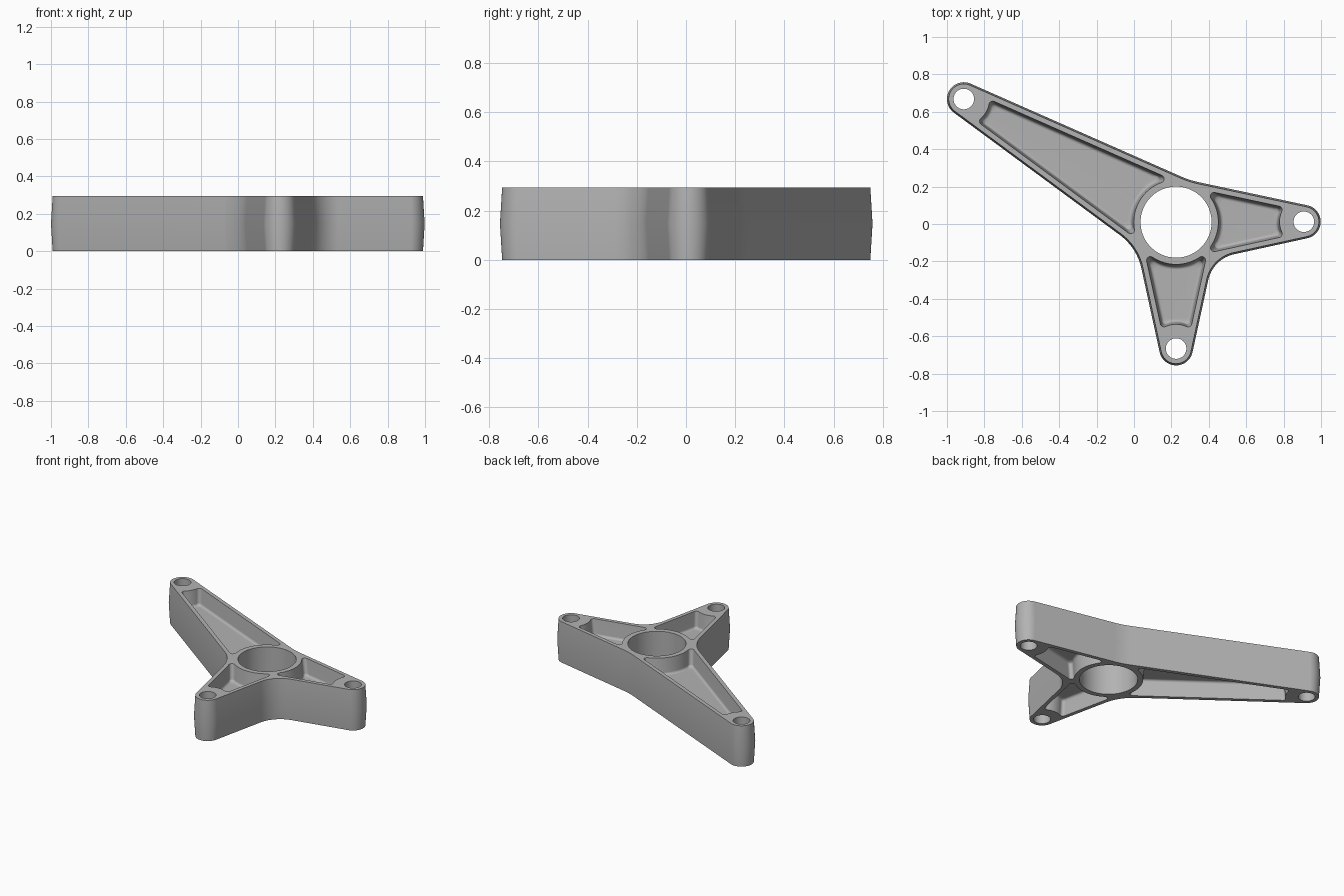
import bpy
import bmesh
from math import sin, cos, asin, sqrt, atan2, pi, radians
from mathutils import Vector

cube = bpy.data.objects.get("Cube")
if cube:
    bpy.data.objects.remove(cube, do_unlink=True)

# Main sizes
HEIGHT = 0.294
WEB_TOP = 0.178
HUB = Vector((0.225, 0.01))
HUB_R, BORE_R = 0.234, 0.19
TIP_R, PIN_R = 0.09, 0.055
DRAFT = 0.009
RIB = 0.036
POCKET_HUB_R, CORNER_R = 0.226, 0.02

# Each arm: tip centre, pocket end radius round the tip, fillet to the next arm
TIPS = [
    (Vector((0.908, 0.012)), 0.13, 0.5),
    (Vector((-0.91, 0.668)), 0.138, 0.3),
    (Vector((0.225, -0.666)), 0.13, 0.18),
]


def arc(centre, radius, start, end, steps):
    return [Vector((centre[0] + radius * cos(start + (end - start) * i / steps),
                    centre[1] + radius * sin(start + (end - start) * i / steps)))
            for i in range(steps + 1)]


def arm_frame(tip):
    """Length, direction and taper of the arm that ends at tip."""
    d = tip - HUB
    return d.length, atan2(d.y, d.x) % (2 * pi), asin((HUB_R - TIP_R) / d.length)


def outline(inset):
    """Outer contour: round tips joined by concave fillets."""
    pts = []
    for i, (tip, _, fillet) in enumerate(TIPS):
        _, a, taper = arm_frame(tip)
        b = pi / 2 - taper
        pts += arc(tip, TIP_R - inset, a - b, a + b, 20)
        _, a2, taper2 = arm_frame(TIPS[(i + 1) % 3][0])
        if a2 < a - 0.1 or i == 2:
            a2 += 2 * pi
        n1, n2 = a + b, a2 - (pi / 2 - taper2)
        f = fillet + inset
        dist = (HUB_R - inset + f) / cos((n1 - n2) / 2)
        mid = (n1 + n2) / 2
        centre = HUB + Vector((cos(mid), sin(mid))) * dist
        pts += arc(centre, f, n1 + pi, n2 + pi, 14)
    return pts


def pocket(tip, end_r, inset):
    """Pocket contour: two straight ribs, hub arc, tip arc and round corners."""
    length, a, taper = arm_frame(tip)
    n = Vector((sin(taper), cos(taper)))
    along = Vector((cos(taper), -sin(taper)))
    f = CORNER_R
    far = Vector((length, 0))
    hub_r, end_r = POCKET_HUB_R + inset, end_r + inset
    d_hub = HUB_R - RIB - inset - f
    d_tip = TIP_R - RIB - inset - f
    c1 = n * d_hub + along * sqrt((hub_r + f) ** 2 - d_hub ** 2)
    c2 = far + n * d_tip - along * sqrt((end_r + f) ** 2 - d_tip ** 2)
    up = pi / 2 - taper
    t1 = atan2(c1.y, c1.x)
    t2 = atan2(c2.y, c2.x - length)
    half = arc((0, 0), hub_r, 0, t1, 8)[:-1]
    half += arc(c1, f, t1 + pi, up, 8)
    half += arc(c2, f, up, t2 - pi, 8)
    half += arc(far, end_r, t2, pi, 5)[1:]
    lower = [Vector((p.x, -p.y)) for p in half[-2:0:-1]]
    turn = Vector((cos(a), sin(a)))
    side = Vector((-turn.y, turn.x))
    return [HUB + turn * p.x + side * p.y for p in half + lower]


bm = bmesh.new()


def ring(points, z):
    return [bm.verts.new((p.x, p.y, z)) for p in points]


def bridge(r1, r2):
    n = len(r1)
    for i in range(n):
        j = (i + 1) % n
        bm.faces.new((r1[i], r1[j], r2[j], r2[i]))


def loft(rings):
    for r1, r2 in zip(rings, rings[1:]):
        bridge(r1, r2)


def fill(loops):
    edges = []
    for loop in loops:
        for i, v in enumerate(loop):
            e = bm.edges.get((v, loop[i - 1])) or bm.edges.new((v, loop[i - 1]))
            edges.append(e)
    bmesh.ops.triangle_fill(bm, edges=edges, use_beauty=True, use_dissolve=False)


# Outer wall, drafted both ways from the parting plane
wall = [ring(outline(DRAFT), 0), ring(outline(0), HEIGHT / 2), ring(outline(DRAFT), HEIGHT)]
loft(wall)
rims = {0: [wall[0]], 1: [wall[2]]}

# Hub bore and pin holes, straight through
for centre, radius, steps in [(HUB, BORE_R, 72)] + [(t[0], PIN_R, 40) for t in TIPS]:
    circle = arc(centre, radius, 0, 2 * pi, steps)[:-1]
    bore = [ring(circle, 0), ring(circle, HEIGHT)]
    loft(bore)
    rims[0].append(bore[0])
    rims[1].append(bore[1])

# Pocket section: drafted wall, floor fillet, flat web
section = [(0, HEIGHT)]
for i in range(5):
    t = radians(6 + 84 * i / 4)
    section.append((0.01 + 0.018 * (1 - cos(t)), WEB_TOP + 0.018 * (1 - sin(t))))

# Pockets on both faces of every arm
for tip, end_r, _ in TIPS:
    for face in (0, 1):
        rings = [ring(pocket(tip, end_r, o), z if face else HEIGHT - z) for o, z in section]
        loft(rings)
        fill([rings[-1]])
        rims[face].append(rings[0])

# Flat rims around the pockets and holes
for face in (0, 1):
    fill(rims[face])

bmesh.ops.recalc_face_normals(bm, faces=bm.faces[:])
mesh = bpy.data.meshes.new("three_arm_bracket")
bm.to_mesh(mesh)
bm.free()
bracket = bpy.data.objects.new("three_arm_bracket", mesh)
bpy.context.scene.collection.objects.link(bracket)

# Plain grey metal
grey = bpy.data.materials.new("metal_grey")
grey.use_nodes = True
colour = (0.45, 0.45, 0.45, 1)
grey.diffuse_color = colour
grey.node_tree.nodes["Principled BSDF"].inputs["Base Color"].default_value = colour
mesh.materials.append(grey)

# Smooth curved walls, sharp rims
bpy.ops.object.select_all(action="DESELECT")
bracket.select_set(True)
bpy.context.view_layer.objects.active = bracket
bpy.ops.object.shade_smooth_by_angle(angle=radians(30))
weighted = bracket.modifiers.new("weighted_normals", "WEIGHTED_NORMAL")
weighted.keep_sharp = True
